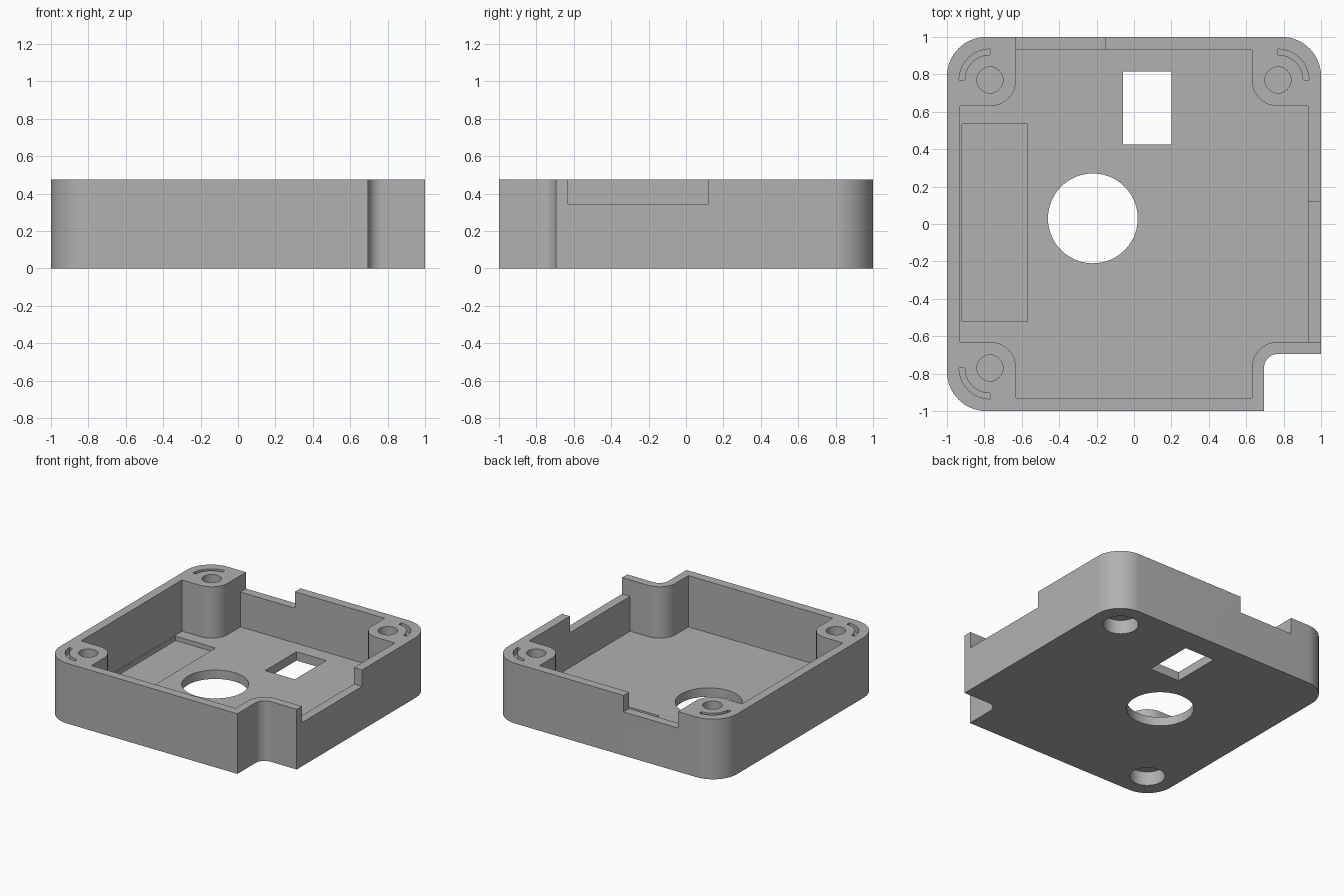
import bpy, bmesh
from math import cos, sin, radians, pi

cube = bpy.data.objects.get("Cube")
if cube:
    bpy.data.objects.remove(cube, do_unlink=True)

HEIGHT, FLOOR = 0.475, 0.07
POST = 0.77            # post centre offset from the axes
POST_R = 0.14          # rounded inner face of each post
INNER = 0.93           # inside face of the walls
NOTCH = POST - 0.075   # cut-away corner
EDGE = POST - POST_R   # flat sides of the posts
AIR = 0.1              # overshoot of cutters into empty space

grey = bpy.data.materials.new("matte grey")
grey.use_nodes = True
GREY = (0.44, 0.44, 0.44, 1)
grey.diffuse_color = GREY
grey.node_tree.nodes["Principled BSDF"].inputs["Base Color"].default_value = GREY


def arc(cx, cy, r, start, end, steps=16):
    return [(cx + r * cos(radians(start + (end - start) * i / steps)),
             cy + r * sin(radians(start + (end - start) * i / steps)))
            for i in range(steps + 1)]


def circle(cx, cy, r, steps=64):
    return arc(cx, cy, r, 0, 360, steps)[:-1]


def rect(x0, x1, y0, y1):
    return [(x0, y0), (x1, y0), (x1, y1), (x0, y1)]


def prism(name, outline, z0, z1):
    """Extrude a flat outline from z0 up to z1."""
    bm = bmesh.new()
    face = bm.faces.new([bm.verts.new((x, y, z0)) for x, y in outline])
    top = bmesh.ops.extrude_face_region(bm, geom=[face])["geom"]
    bmesh.ops.translate(bm, vec=(0, 0, z1 - z0),
                        verts=[v for v in top if isinstance(v, bmesh.types.BMVert)])
    bmesh.ops.recalc_face_normals(bm, faces=bm.faces)
    mesh = bpy.data.meshes.new(name)
    bm.to_mesh(mesh)
    bm.free()
    mesh.materials.append(grey)
    obj = bpy.data.objects.new(name, mesh)
    bpy.context.collection.objects.link(obj)
    return obj


# Outer shell: three round corners and one cut-away corner with a fillet
R = 0.21
C = 1 - R
outline = (arc(C, C, R, 0, 90) + arc(-C, C, R, 90, 180) + arc(-C, -C, R, 180, 270)
           + [(NOTCH, -1)] + arc(POST, -POST, POST - NOTCH, 180, 90) + [(1, NOTCH * -1)])
body = prism("enclosure_tray", outline, 0, HEIGHT)

# Cavity outline, stepping around a rounded post in every corner
cavity = []
for sx, sy, start, end in ((1, 1, 270, 180), (-1, 1, 0, -90),
                           (-1, -1, 90, 0), (1, -1, 180, 90)):
    wall_x, wall_y = (sx * INNER, sy * EDGE), (sx * EDGE, sy * INNER)
    first, last = (wall_x, wall_y) if sx == sy else (wall_y, wall_x)
    cavity += [first] + arc(sx * POST, sy * POST, POST_R, start, end) + [last]

TOP = HEIGHT + AIR
cuts = [
    ("cavity", cavity, FLOOR, TOP),
    ("side_wall_gap", rect(INNER - 0.05, 1 + AIR, -EDGE, 0.12), 0.345, TOP),
    ("back_wall_gap", rect(-EDGE, -0.155, INNER - 0.05, 1 + AIR), 0.345, TOP),
    ("round_opening", circle(-0.22, 0.03, 0.24, 96), -AIR, FLOOR + AIR),
    ("square_opening", rect(-0.06, 0.2, 0.425, 0.815), -AIR, FLOOR + AIR),
    ("floor_pocket", rect(-0.92, -0.57, -0.52, 0.535), FLOOR - 0.035, FLOOR + AIR),
]

# Screw holes and curved slots on top of the three complete posts
for sx, sy, start in ((1, 1, 0), (-1, 1, 90), (-1, -1, 180)):
    x, y = sx * POST, sy * POST
    cuts.append(("screw_hole", circle(x, y, 0.07, 48), HEIGHT - 0.2, TOP))
    slot = arc(x, y, 0.165, start, start + 90) + arc(x, y, 0.135, start + 90, start)
    cuts.append(("curved_slot", slot, HEIGHT - 0.05, TOP))

# Round recesses underneath two opposite corners
for s in (1, -1):
    cuts.append(("bottom_recess", circle(s * POST, s * POST, 0.127, 48), -AIR, 0.11))

bpy.context.view_layer.objects.active = body
for name, shape, z0, z1 in cuts:
    cutter = prism(name + "_cutter", shape, z0, z1)
    cutter.hide_render = True
    mod = body.modifiers.new(name, "BOOLEAN")
    mod.operation, mod.solver, mod.object = "DIFFERENCE", "EXACT", cutter
    bpy.ops.object.modifier_apply(modifier=mod.name)
    bpy.data.objects.remove(cutter, do_unlink=True)

# Smooth curved walls, crisp edges
bpy.ops.object.select_all(action="DESELECT")
body.select_set(True)
bpy.ops.object.shade_smooth_by_angle(angle=pi / 6)
